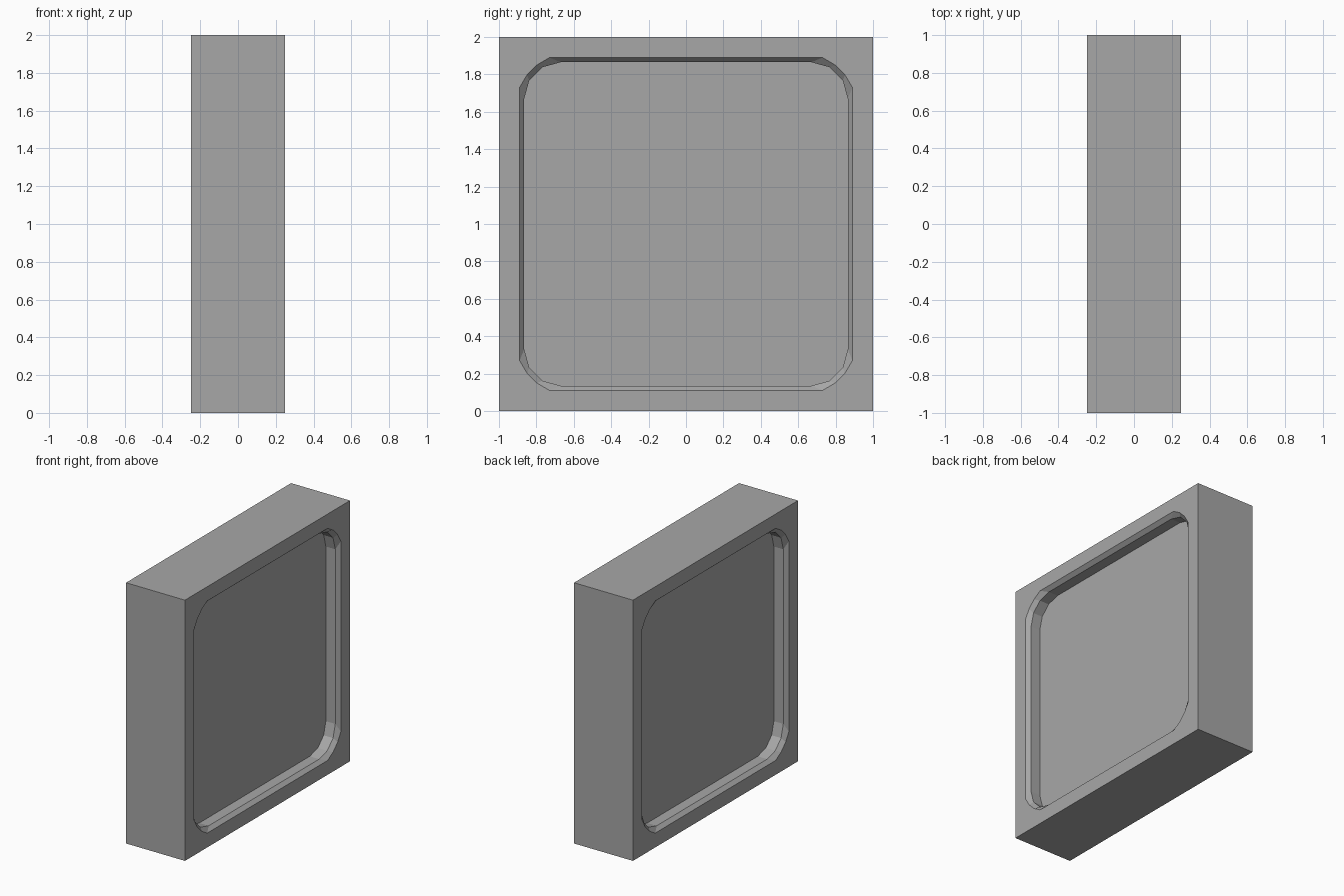
import bpy
import bmesh

cube = bpy.data.objects.get("Cube")
if cube:
    bpy.data.objects.remove(cube, do_unlink=True)

HALF_THICK = 0.25
CHAMFER_DEPTH = 0.03
PANEL_DEPTH = 0.11

# One corner of the recess outline, at the chamfer rim and at the inner wall
RIM = [(0.89, 0.73), (0.85, 0.797), (0.797, 0.85), (0.73, 0.89)]
WALL = [(0.865, 0.67), (0.838, 0.768), (0.768, 0.838), (0.67, 0.865)]


def turn(points):
    """Repeat a corner four times around the x axis."""
    loop = []
    for _ in range(4):
        loop += points
        points = [(-z, y) for y, z in points]
    return loop


def add_loop(bm, points, x):
    return [bm.verts.new((x, y, z + 1)) for y, z in turn(points)]


def bridge(bm, a, b):
    n = len(a)
    for i in range(n):
        j = (i + 1) % n
        bm.faces.new((a[i], a[j], b[j], b[i]))


bm = bmesh.new()
edges = []
for side in (1, -1):
    x = side * HALF_THICK
    corners = add_loop(bm, [(1, 1)], x)
    rim = add_loop(bm, RIM, x)
    wall_top = add_loop(bm, WALL, x - side * CHAMFER_DEPTH)
    wall_base = add_loop(bm, WALL, x - side * PANEL_DEPTH)

    # Flat border: a fan at each corner and a strip along each side
    for c in range(4):
        arc = rim[4 * c:4 * c + 4]
        for p, q in zip(arc, arc[1:]):
            bm.faces.new((corners[c], p, q))
        nxt = (c + 1) % 4
        bm.faces.new((corners[c], arc[-1], rim[4 * nxt], corners[nxt]))

    # Chamfer, recess wall and sunken panel
    bridge(bm, rim, wall_top)
    bridge(bm, wall_top, wall_base)
    bm.faces.new(wall_base)
    edges.append(corners)

# Outer sides of the block
bridge(bm, *edges)
bmesh.ops.recalc_face_normals(bm, faces=bm.faces[:])

mesh = bpy.data.meshes.new("recessed_block")
bm.to_mesh(mesh)
bm.free()
block = bpy.data.objects.new("recessed_block", mesh)
bpy.context.collection.objects.link(block)

# Plain grey finish
grey = bpy.data.materials.new("grey")
grey.use_nodes = True
colour = (0.39, 0.39, 0.39, 1)
grey.diffuse_color = colour
for node in grey.node_tree.nodes:
    if node.type == "BSDF_PRINCIPLED":
        node.inputs["Base Color"].default_value = colour
mesh.materials.append(grey)
